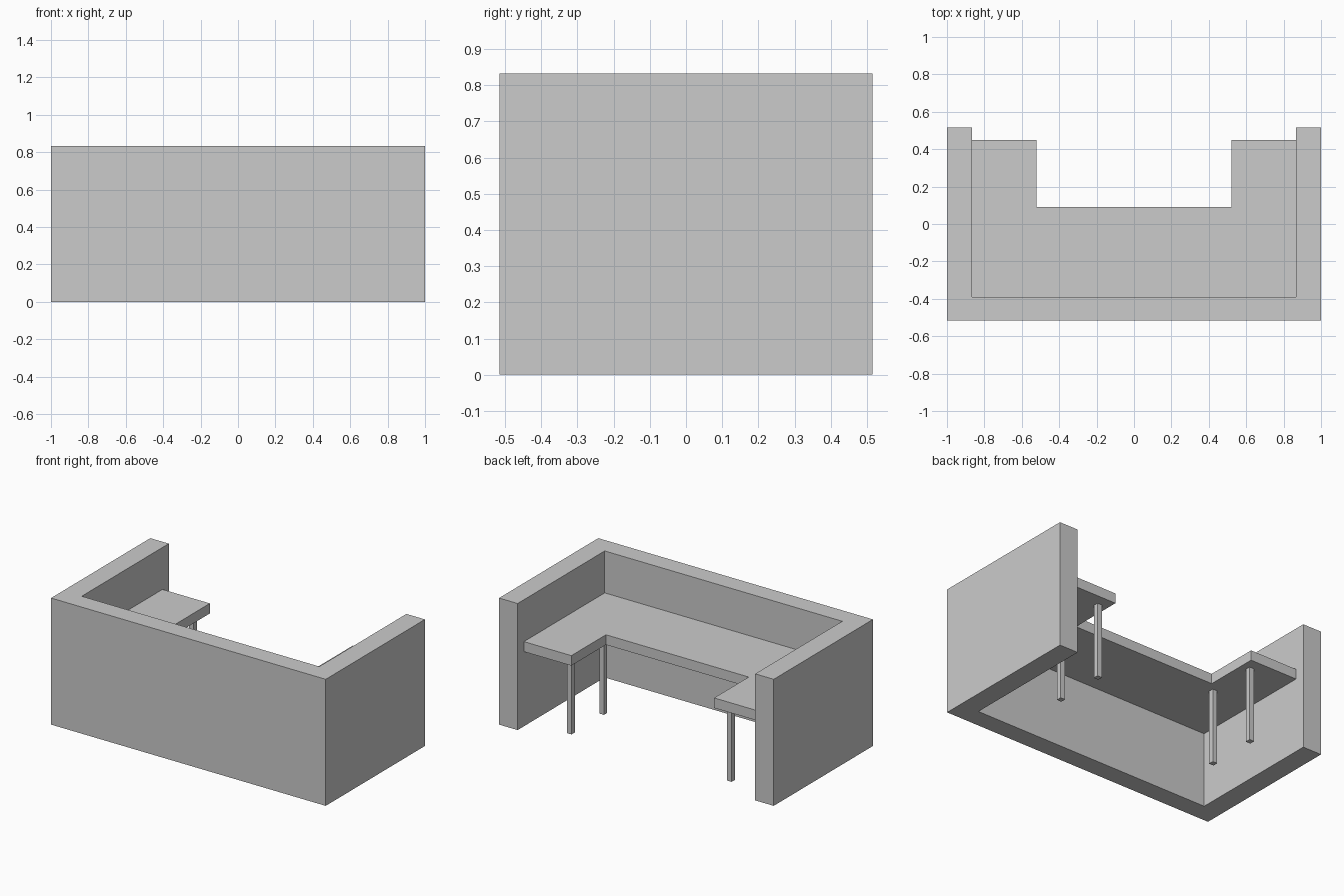
import bpy
import bmesh

# Remove the default cube only
cube = bpy.data.objects.get("Cube")
if cube:
    bpy.data.objects.remove(cube, do_unlink=True)

# Single flat colour
grey = bpy.data.materials.new("light_grey")
grey.use_nodes = True
colour = (0.6, 0.6, 0.6, 1)
grey.diffuse_color = colour
grey.node_tree.nodes["Principled BSDF"].inputs["Base Color"].default_value = colour


def extruded(name, outline, bottom, top):
    """Raise a flat outline into a solid between two heights."""
    bm = bmesh.new()
    face = bm.faces.new([bm.verts.new((x, y, bottom)) for x, y in outline])
    raised = bmesh.ops.extrude_face_region(bm, geom=[face])["geom"]
    verts = [v for v in raised if isinstance(v, bmesh.types.BMVert)]
    bmesh.ops.translate(bm, verts=verts, vec=(0, 0, top - bottom))
    bmesh.ops.recalc_face_normals(bm, faces=bm.faces[:])
    mesh = bpy.data.meshes.new(name)
    bm.to_mesh(mesh)
    bm.free()
    mesh.materials.append(grey)
    obj = bpy.data.objects.new(name, mesh)
    bpy.context.collection.objects.link(obj)
    return obj


def u_shape(half_width, front, back, inner_half_width, inner_front):
    """U outline open to the back, mirrored about x = 0."""
    right = [(inner_half_width, inner_front), (inner_half_width, back),
             (half_width, back), (half_width, front)]
    return right + [(-x, y) for x, y in reversed(right)]


# Main dimensions
depth = 0.516
wall_height = 0.833
inner_x, inner_y = 0.865, -0.39
desk_bottom, desk_top = 0.491, 0.557

# Counter walls and the desk top fitted inside them
extruded("counter_wall", u_shape(1, -depth, depth, inner_x, inner_y), 0, wall_height)
extruded("desk_top", u_shape(inner_x, inner_y, 0.45, 0.52, 0.09), desk_bottom, desk_top)

# Square legs under each desk wing
r = 0.017
for side, sx in (("left", 1), ("right", -1)):
    for place, cy in (("front", 0.028), ("back", 0.365)):
        cx = sx * 0.583
        square = [(cx - r, cy - r), (cx + r, cy - r), (cx + r, cy + r), (cx - r, cy + r)]
        extruded(f"{place}_{side}_leg", square, 0, desk_bottom)
